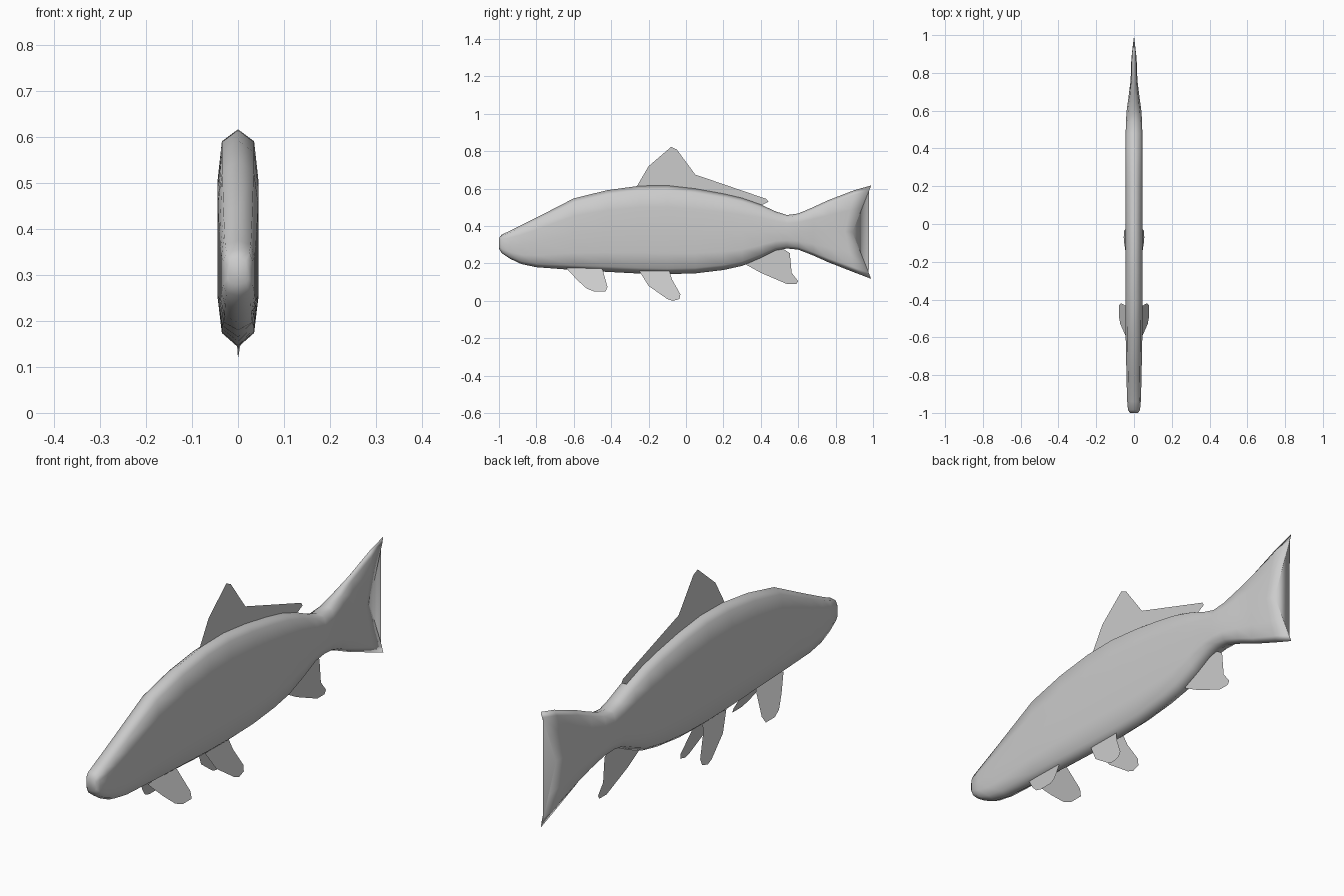
import bpy
import bmesh

cube = bpy.data.objects.get("Cube")
if cube:
    bpy.data.objects.remove(cube)

grey = bpy.data.materials.new("fish grey")
grey.use_nodes = True
color = (0.6, 0.6, 0.6, 1)
grey.diffuse_color = color
grey.node_tree.nodes["Principled BSDF"].inputs["Base Color"].default_value = color


def finish(bm, name, smooth):
    bmesh.ops.recalc_face_normals(bm, faces=bm.faces)
    mesh = bpy.data.meshes.new(name)
    bm.to_mesh(mesh)
    bm.free()
    mesh.materials.append(grey)
    for p in mesh.polygons:
        p.use_smooth = smooth
    obj = bpy.data.objects.new(name, mesh)
    bpy.context.collection.objects.link(obj)
    return obj


# Half cross-section: share of width, share of height
half = [(0, 1), (.78, .945), (1, .755), (1, .5), (1, .24), (.78, .065), (0, 0)]
section = half + [(-x, f) for x, f in half[-2:0:-1]]


def loft(name, stations):
    """Station: y, bottom, top, half width, backward sweep of the tips."""
    bm = bmesh.new()
    rings = []
    for y, low, high, width, sweep in stations:
        rings.append([bm.verts.new((x * width, y + sweep * abs(2 * f - 1),
                                    low + f * (high - low))) for x, f in section])
    n = len(section)
    for a, b in zip(rings, rings[1:]):
        for i in range(n):
            j = (i + 1) % n
            bm.faces.new((a[i], a[j], b[j], b[i]))
    bm.faces.new(rings[0])
    bm.faces.new(rings[-1])
    return finish(bm, name, True)


# Body and tail in one continuous loft
loft("body_and_tail", [
    (-1, .28, .335, .022, 0), (-.985, .255, .355, .032, 0),
    (-.94, .225, .375, .036, 0), (-.88, .197, .405, .038, 0),
    (-.8, .18, .445, .04, 0), (-.6, .165, .548, .044, 0),
    (-.42, .155, .592, .045, 0), (-.25, .146, .615, .045, 0),
    (-.1, .143, .617, .045, 0), (.05, .147, .6, .045, 0),
    (.2, .165, .573, .045, 0), (.3, .187, .55, .045, 0),
    (.4, .23, .515, .045, 0), (.48, .27, .478, .044, 0),
    (.54, .28, .459, .043, 0), (.6, .274, .467, .039, 0),
    (.68, .243, .501, .028, 0), (.76, .207, .538, .018, 0),
    (.85, .152, .592, .014, .05), (.89, .118, .617, .003, .1)])


# Thin fins: side outline in y and z, leaning outward below the hinge height
def fin(name, outline, side=0, root=0, hinge=0, lean=0):
    bm = bmesh.new()
    bm.faces.new([bm.verts.new((side * (root + lean * (hinge - z)), y, z))
                  for y, z in outline])
    return finish(bm, name, False)


fin("dorsal_fin", [(-.27, .6), (-.2, .72), (-.08, .823), (-.05, .81), (.05, .675),
                   (.43, .545), (.44, .53), (.39, .505), (.2, .55), (0, .58)])
fin("anal_fin", [(.31, .2), (.4, .15), (.54, .09), (.59, .09), (.6, .105),
                 (.565, .15), (.555, .255), (.51, .285)])

pectoral = [(-.64, .175), (-.58, .11), (-.53, .065), (-.49, .05), (-.43, .05),
            (-.42, .075), (-.445, .165), (-.46, .185)]
pelvic = [(-.25, .16), (-.2, .08), (-.1, .01), (-.07, 0), (-.035, .01),
          (-.03, .035), (-.075, .115), (-.09, .165)]
for label, side in (("left", 1), ("right", -1)):
    fin(label + "_pectoral_fin", pectoral, side, .02, .17, .5)
    fin(label + "_pelvic_fin", pelvic, side, .02, .15, .23)
